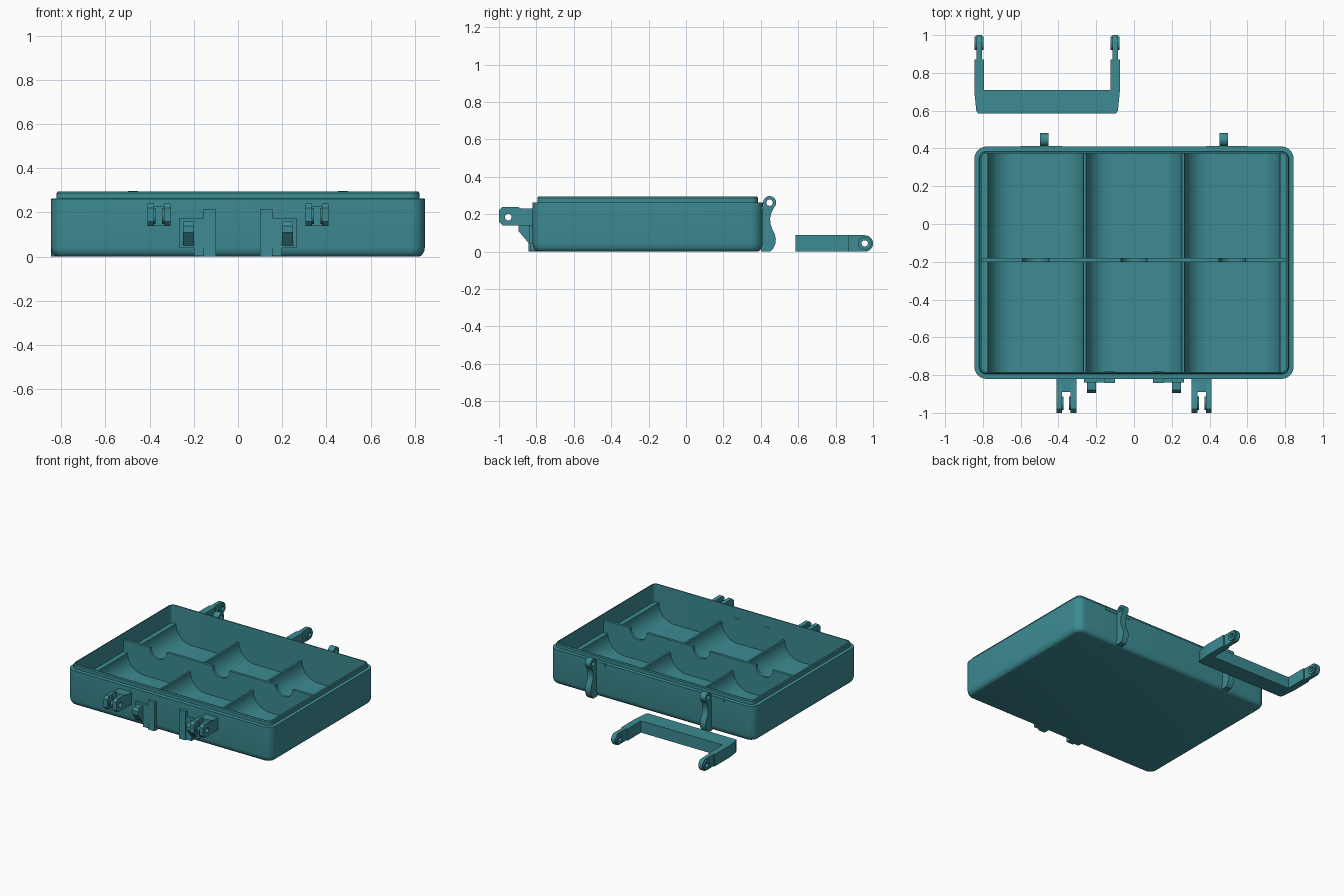
import bpy, bmesh, math
from mathutils import Matrix

if "Cube" in bpy.data.objects:
    bpy.data.objects.remove(bpy.data.objects["Cube"])

teal = bpy.data.materials.new("teal plastic")
teal.diffuse_color = (0.045, 0.26, 0.29, 1)
teal.use_nodes = True
teal.node_tree.nodes["Principled BSDF"].inputs["Base Color"].default_value = teal.diffuse_color


def finish(name, me):
    """Clean a mesh, colour it and add it to the scene."""
    bm = bmesh.new()
    bm.from_mesh(me)
    bmesh.ops.remove_doubles(bm, verts=bm.verts, dist=0.0002)
    bmesh.ops.recalc_face_normals(bm, faces=bm.faces)
    bm.to_mesh(me)
    bm.free()
    me.materials.clear()
    me.materials.append(teal)
    ob = bpy.data.objects.new(name, me)
    bpy.context.collection.objects.link(ob)
    bpy.ops.object.select_all(action='DESELECT')
    ob.select_set(True)
    bpy.context.view_layer.objects.active = ob
    bpy.ops.object.shade_smooth_by_angle(angle=math.radians(35))
    return ob


# Each plane lists the world axes of the profile's u, v and its thickness
PLANES = {
    "yz": Matrix(((0, 0, 1, 0), (1, 0, 0, 0), (0, 1, 0, 0), (0, 0, 0, 1))),
    "xz": Matrix(((1, 0, 0, 0), (0, 0, 1, 0), (0, 1, 0, 0), (0, 0, 0, 1))),
    "xy": Matrix.Identity(4),
}


def plate(name, plane, lo, hi, *loops):
    """Extrude an outline, with optional holes, between lo and hi."""
    cu = bpy.data.curves.new(name, 'CURVE')
    cu.dimensions = '2D'
    cu.fill_mode = 'BOTH'
    cu.extrude = (hi - lo) / 2
    for pts in loops:
        sp = cu.splines.new('POLY')
        sp.points.add(len(pts) - 1)
        for p, (u, v) in zip(sp.points, pts):
            p.co = (u, v, 0, 1)
        sp.use_cyclic_u = True
    tmp = bpy.data.objects.new(name + " outline", cu)
    bpy.context.collection.objects.link(tmp)
    bpy.context.view_layer.update()
    me = bpy.data.meshes.new_from_object(tmp.evaluated_get(bpy.context.evaluated_depsgraph_get()))
    bpy.data.objects.remove(tmp)
    me.transform(PLANES[plane] @ Matrix.Translation((0, 0, (lo + hi) / 2)))
    return finish(name, me)


def arc(cx, cy, r, a0, a1, n=10):
    return [(cx + r * math.cos(math.radians(a0 + (a1 - a0) * i / n)),
             cy + r * math.sin(math.radians(a0 + (a1 - a0) * i / n))) for i in range(n + 1)]


def circle(cx, cy, r, n=20):
    return arc(cx, cy, r, 0, 360, n)[:-1]


def rect(u0, u1, v0, v1):
    return [(u0, v0), (u1, v0), (u1, v1), (u0, v1)]


def side_span(side, a, b):
    return (a, b) if side > 0 else (-b, -a)


# Tray shell: rounded rectangles lofted up the outside and down the inside
def rounded_ring(inset):
    hx, hy, r = 0.845 - inset, 0.615 - inset, max(0.065 - inset, 0.02)
    pts = []
    for sx, sy, a in ((1, 1, 0), (-1, 1, 90), (-1, -1, 180), (1, -1, 270)):
        pts += arc(sx * (hx - r), sy * (hy - r) - 0.205, r, a, a + 90, 8)
    return pts


bm = bmesh.new()
levels = [(0.03, 0), (0.018, 0.004), (0.009, 0.014), (0.003, 0.027), (0, 0.045),
          (0, 0.262), (0.025, 0.264), (0.025, 0.288), (0.03, 0.295), (0.037, 0.295),
          (0.037, 0.03)]
rings = [[bm.verts.new((x, y, z)) for x, y in rounded_ring(i)] for i, z in levels]
for a, b in zip(rings, rings[1:]):
    for i in range(len(a)):
        j = (i + 1) % len(a)
        bm.faces.new((a[i], a[j], b[j], b[i]))
bm.faces.new(rings[0][::-1])
bm.faces.new(rings[-1])
shell = bpy.data.meshes.new("tray shell")
bm.to_mesh(shell)
bm.free()
finish("tray_shell", shell)

# Scooped floor with three troughs
floor_z, top_z, r = 0.03, 0.16, 0.13
profile = [(-0.809, 0.012), (0.809, 0.012), (0.809, top_z)]
for c in (0.52, 0, -0.52):
    profile += arc(c + 0.253 - r, floor_z + r, r, 0, -90)
    profile += arc(c - 0.253 + r, floor_z + r, r, 270, 180)
profile.append((-0.809, top_z))
plate("scooped_floor", "xz", -0.784, 0.374, profile)

# Cross divider with three finger notches
profile = [(-0.809, 0.02), (0.809, 0.02), (0.809, 0.25)]
for c in (0.52, 0, -0.52):
    profile += arc(c, 0.25, 0.07, 0, -180, 14)
profile.append((-0.809, 0.25))
plate("cross_divider", "xz", -0.2, -0.18, profile)

# Front hinge ears, latch plates and rear hinge arms on both sides
for s, tag in ((1, "right"), (-1, "left")):
    ear = [(-0.815, 0.14), (-0.98, 0.14), (-1.0, 0.16), (-1.0, 0.22), (-0.98, 0.24),
           (-0.9, 0.24), (-0.88, 0.23), (-0.815, 0.23)]
    for i, (a, b) in enumerate(((0.305, 0.335), (0.38, 0.41))):
        plate(f"{tag}_ear_{i}", "yz", *side_span(s, a, b), ear, circle(-0.95, 0.185, 0.018))
        # rounded boss on the inner face of each ear
        a, b = ((0.335, 0.343), (0.372, 0.38))[i]
        plate(f"{tag}_ear_boss_{i}", "yz", *side_span(s, a, b),
              circle(-0.95, 0.185, 0.036), circle(-0.95, 0.185, 0.018))
    plate(f"{tag}_ear_bridge", "yz", *side_span(s, 0.335, 0.38), rect(-0.89, -0.815, 0.14, 0.23))

    plate(f"{tag}_latch_post", "yz", *side_span(s, 0.1, 0.155), rect(-0.842, -0.78, 0, 0.215))
    plate(f"{tag}_latch_foot", "yz", *side_span(s, 0.155, 0.2), rect(-0.834, -0.78, 0.004, 0.04))
    plate(f"{tag}_latch_panel", "yz", *side_span(s, 0.155, 0.265), rect(-0.838, -0.81, 0.04, 0.175))
    plate(f"{tag}_latch_hook", "yz", *side_span(s, 0.2, 0.248),
          [(-0.815, 0.16), (-0.88, 0.16), (-0.895, 0.14), (-0.895, 0.11),
           (-0.845, 0.05), (-0.815, 0.05)])

    hinge = ([(0.4, 0.0), (0.45, 0.0), (0.468, 0.02), (0.479, 0.045), (0.48, 0.07), (0.474, 0.095),
              (0.46, 0.125), (0.451, 0.15), (0.45, 0.18), (0.457, 0.21)]
             + arc(0.447, 0.262, 0.035, -50, 205, 18) + [(0.408, 0.22), (0.4, 0.2)])
    plate(f"{tag}_rear_hinge", "yz", *side_span(s, 0.452, 0.498), hinge, circle(0.447, 0.262, 0.017))
    plate(f"{tag}_rear_flange", "xz", 0.385, 0.413,
          [(u * s, v) for u, v in ((0.38, 0.24), (0.6, 0.24), (0.6, 0.264), (0.38, 0.264))])

# Loose latch handle lying behind the tray: bar plus two pivot arms
cx = -0.46
half = [(0.365, 0.585), (0.375, 0.6), (0.385, 0.7), (0.385, 0.87), (0.335, 0.87), (0.335, 0.71)]
outline = [(cx + u, v) for u, v in half] + [(cx - u, v) for u, v in reversed(half)]
plate("handle_bar", "xy", 0, 0.088, outline)
for s, tag in ((1, "right"), (-1, "left")):
    c = cx + 0.36 * s
    arm = [(0.86, 0.0)] + arc(0.956, 0.044, 0.044, -90, 90, 14) + [(0.86, 0.088)]
    hole = circle(0.956, 0.044, 0.017)
    plate(f"handle_{tag}_arm", "yz", c - 0.015, c + 0.015, arm, hole)
    plate(f"handle_{tag}_boss", "yz", c - 0.024, c + 0.024, circle(0.956, 0.044, 0.036), hole)
